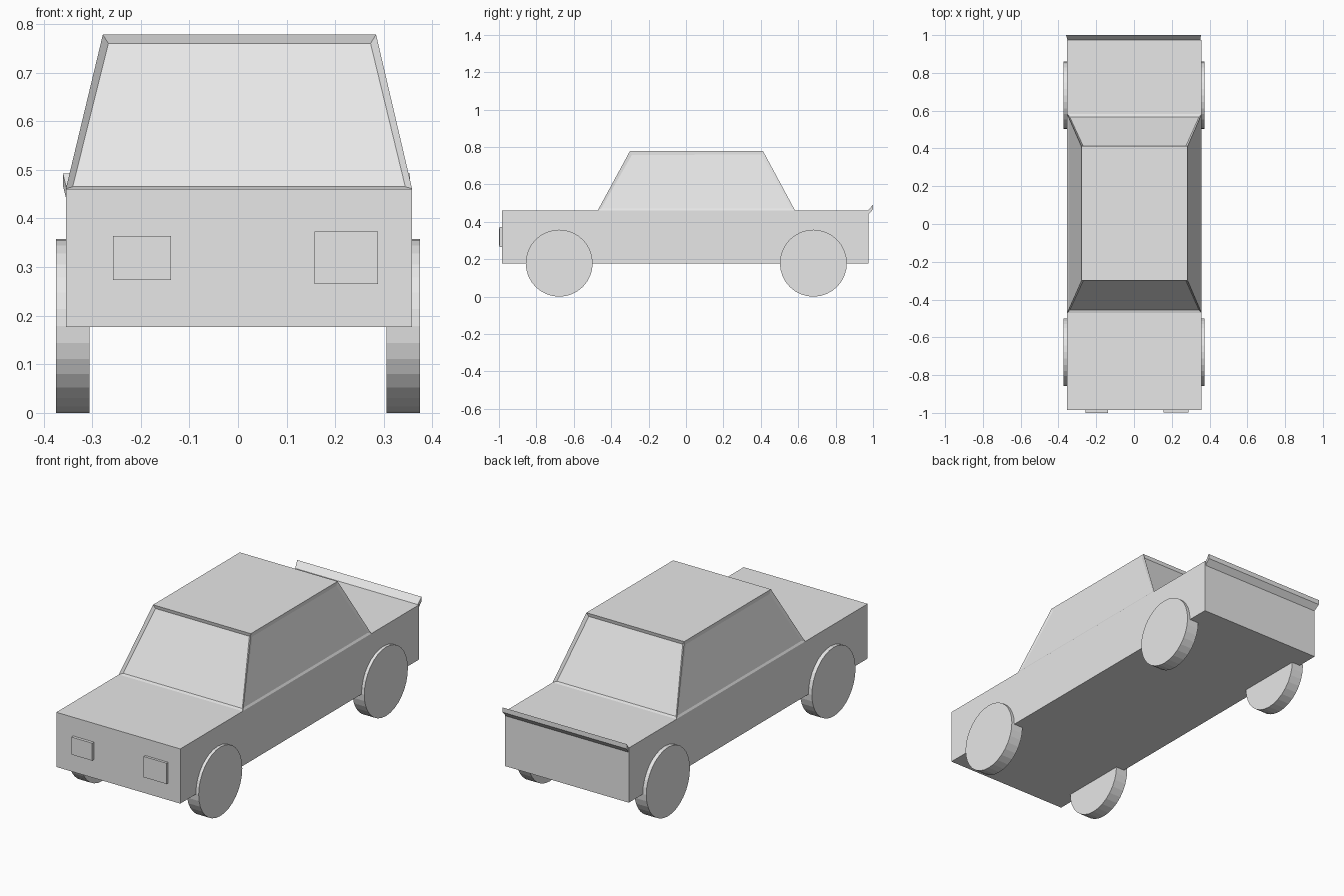
import bpy, bmesh, math
from mathutils import Matrix

if "Cube" in bpy.data.objects:
    bpy.data.objects.remove(bpy.data.objects["Cube"])

grey = bpy.data.materials.new("light_grey")
grey.diffuse_color = (0.8, 0.8, 0.8, 1)
grey.use_nodes = True
grey.node_tree.nodes["Principled BSDF"].inputs["Base Color"].default_value = grey.diffuse_color


def finish(name, bm):
    bmesh.ops.recalc_face_normals(bm, faces=bm.faces)
    mesh = bpy.data.meshes.new(name)
    bm.to_mesh(mesh)
    bm.free()
    mesh.materials.append(grey)
    obj = bpy.data.objects.new(name, mesh)
    bpy.context.collection.objects.link(obj)
    return obj


def hull(rings):
    """Closed solid lofted through matching four-point rings."""
    bm = bmesh.new()
    loops = [[bm.verts.new(p) for p in ring] for ring in rings]
    for a, b in zip(loops, loops[1:]):
        for i in range(4):
            j = (i + 1) % 4
            bm.faces.new((a[i], a[j], b[j], b[i]))
    bm.faces.new(loops[0])
    bm.faces.new(loops[-1])
    bmesh.ops.recalc_face_normals(bm, faces=bm.faces)
    return bm


def rect(x0, x1, y0, y1, z):
    return [(x0, y0, z), (x1, y0, z), (x1, y1, z), (x0, y1, z)]


def box(name, x0, x1, y0, y1, z0, z1):
    return finish(name, hull([rect(x0, x1, y0, y1, z0), rect(x0, x1, y0, y1, z1)]))


# Lower body
box("body", -0.354, 0.358, -0.985, 0.975, 0.177, 0.461)

# Tapered cabin with recessed windows
bm = hull([rect(-0.354, 0.358, -0.472, 0.583, 0.461),
           rect(-0.278, 0.284, -0.300, 0.412, 0.778)])
bm.normal_update()
ends = [f for f in bm.faces if abs(f.normal.y) > 0.5]
sides = [f for f in bm.faces if abs(f.normal.x) > 0.5]
bmesh.ops.inset_individual(bm, faces=ends, thickness=0.018, depth=-0.012)
bmesh.ops.inset_individual(bm, faces=sides, thickness=0.022, depth=-0.004)
finish("cabin", bm)

# Headlights
box("headlight_left", -0.257, -0.138, -1.0, -0.98, 0.273, 0.364)
box("headlight_right", 0.157, 0.288, -0.998, -0.98, 0.265, 0.373)

# Slanted lip along the tail
finish("tail_lip", hull([
    [(x0, 0.972, 0.435), (x0, 0.972, 0.460), (x1, 1.0, 0.492), (x1, 1.0, 0.467)]
    for x0, x1 in ((-0.352, -0.360), (0.352, 0.354))]))

# Wheels
for side, sx in (("left", -1), ("right", 1)):
    for end, y in (("front", -0.678), ("rear", 0.681)):
        bm = bmesh.new()
        bmesh.ops.create_cone(
            bm, cap_ends=True, segments=32, radius1=0.179, radius2=0.179, depth=0.069,
            matrix=Matrix.Translation((sx * 0.3395, y, 0.179))
            @ Matrix.Rotation(math.pi / 2, 4, 'Y'))
        finish(f"{end}_{side}_wheel", bm)
